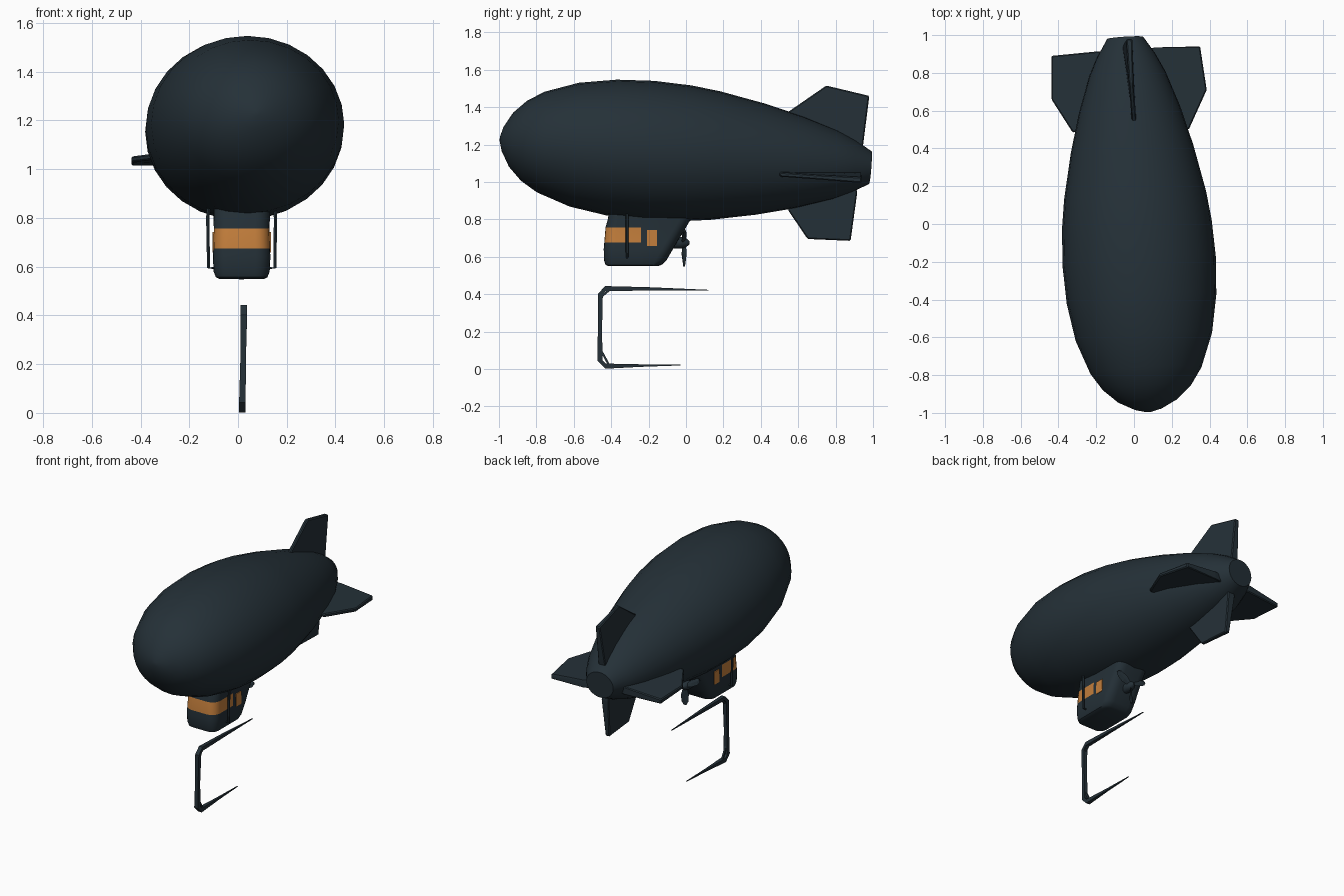
import bpy, bmesh, math
from mathutils import Vector, Matrix

if "Cube" in bpy.data.objects:
    bpy.data.objects.remove(bpy.data.objects["Cube"])

def material(name, rgb):
    m = bpy.data.materials.new(name)
    m.diffuse_color = (*rgb, 1)
    m.use_nodes = True
    m.node_tree.nodes["Principled BSDF"].inputs["Base Color"].default_value = m.diffuse_color
    return m

SLATE = material("dark_slate", (0.018, 0.030, 0.039))
AMBER = material("amber_glass", (0.55, 0.21, 0.045))

def finish(name, bm, mats=(SLATE,), smooth=None):
    bmesh.ops.recalc_face_normals(bm, faces=bm.faces)
    me = bpy.data.meshes.new(name)
    bm.to_mesh(me)
    bm.free()
    ob = bpy.data.objects.new(name, me)
    bpy.context.collection.objects.link(ob)
    for m in mats:
        me.materials.append(m)
    if smooth:
        bpy.ops.object.select_all(action='DESELECT')
        ob.select_set(True)
        bpy.context.view_layer.objects.active = ob
        bpy.ops.object.shade_smooth_by_angle(angle=math.radians(smooth))
    return ob

def loft(bm, rings, cap_start=True, cap_end=True):
    """Skin a list of equally long point rings."""
    vs = [[bm.verts.new(p) for p in r] for r in rings]
    n = len(vs[0])
    for a, b in zip(vs, vs[1:]):
        for i in range(n):
            j = (i + 1) % n
            bm.faces.new((a[i], a[j], b[j], b[i]))
    if cap_start:
        bm.faces.new(vs[0])
    if cap_end:
        bm.faces.new(vs[-1])

def tube(bm, pts, radii, sides=4):
    """Tapered bar along a path lying in a plane; sides=4 gives a square bar."""
    pts = [Vector(p) for p in pts]
    rings = []
    for i, p in enumerate(pts):
        t = (pts[min(i + 1, len(pts) - 1)] - pts[max(i - 1, 0)]).normalized()
        ref = Vector((1, 0, 0)) if abs(t.x) < 0.8 else Vector((0, 1, 0))
        u = (ref - t * ref.dot(t)).normalized()
        v = t.cross(u)
        angs = [2 * math.pi * (k + 0.5) / sides for k in range(sides)]
        rings.append([p + (u * math.cos(a) + v * math.sin(a)) * radii[i] for a in angs])
    loft(bm, rings)

# Hull: oval body of revolution, slightly pitched and yawed
CX = 0.015
profile = [(-1.0, 0.012), (-0.985, 0.065), (-0.94, 0.145), (-0.87, 0.215), (-0.78, 0.27),
           (-0.6, 0.332), (-0.4, 0.364), (-0.2, 0.373), (0, 0.364), (0.155, 0.345),
           (0.4, 0.298), (0.61, 0.246), (0.8, 0.185), (0.9, 0.14), (0.99, 0.088)]
SIDES = 28
pose = (Matrix.Translation((CX, 0, 1.153)) @ Matrix.Rotation(math.atan(0.0625), 4, 'Z')
        @ Matrix.Rotation(-math.atan(0.0775), 4, 'X'))
bm = bmesh.new()
loft(bm, [[pose @ Vector((1.09 * r * math.cos(2 * math.pi * k / SIDES), t,
                          r * math.sin(2 * math.pi * k / SIDES))) for k in range(SIDES)]
          for t, r in profile])
finish("hull", bm, smooth=35)

# Tail fins: outline points paired with half thickness at each point
def fin(name, outline, half, normal):
    n = Vector(normal)
    bm = bmesh.new()
    loft(bm, [[Vector(p) + n * h * s for p, h in zip(outline, half)] for s in (-1, 1)])
    bmesh.ops.bevel(bm, geom=bm.edges[:], offset=0.006, segments=1, affect='EDGES')
    finish(name, bm, smooth=30)

HALF = (0.012, 0.012, 0.016, 0.028, 0.028, 0.012)
fin("top_fin", [(0.0, 0.54, 1.37), (-0.015, 0.75, 1.515), (-0.025, 0.98, 1.46),
                (-0.035, 0.945, 1.18), (-0.035, 0.92, 1.1), (0.0, 0.56, 1.2)], HALF, (1, 0, 0))
fin("bottom_fin", [(-0.01, 0.545, 0.85), (-0.02, 0.65, 0.695), (-0.03, 0.88, 0.685),
                   (-0.035, 0.915, 0.94), (-0.035, 0.9, 1.05), (-0.01, 0.56, 1.0)], HALF, (1, 0, 0))
fin("left_fin", [(-0.325, 0.485, 1.055), (-0.437, 0.66, 1.04), (-0.437, 0.89, 1.03),
                 (-0.18, 0.915, 1.045), (-0.08, 0.9, 1.05), (-0.15, 0.5, 1.07)], HALF, (0, 0, 1))
fin("right_fin", [(0.29, 0.5, 1.04), (0.385, 0.71, 1.025), (0.35, 0.94, 1.01),
                  (0.115, 0.935, 1.02), (0.03, 0.92, 1.03), (0.12, 0.52, 1.05)], HALF, (0, 0, 1))

# Gondola: rounded-rectangle sections, amber band around the nose
def section(z, w, y0, y1, c):
    pts = []
    corners = [(w - c, y1 - c, 0), (-w + c, y1 - c, 90), (-w + c, y0 + c, 180), (w - c, y0 + c, 270)]
    for i, (x, y, a0) in enumerate(corners):
        if i == 2:
            pts.append((CX - w, -0.24, z))
        for k in range(6):
            a = math.radians(a0 + 18 * k)
            pts.append((CX + x + c * math.cos(a), y + c * math.sin(a), z))
    pts.append((CX + w, -0.24, z))
    return pts

bm = bmesh.new()
loft(bm, [section(*s) for s in [
    (0.55, 0.092, -0.415, -0.15, 0.04), (0.557, 0.106, -0.43, -0.13, 0.05),
    (0.58, 0.115, -0.438, -0.105, 0.06), (0.64, 0.118, -0.44, -0.07, 0.06),
    (0.675, 0.116, -0.437, -0.05, 0.06), (0.757, 0.114, -0.43, 0.0, 0.06),
    (0.80, 0.116, -0.418, 0.025, 0.06), (0.92, 0.116, -0.40, 0.07, 0.06)]])
for f in bm.faces:
    c = f.calc_center_median()
    if 0.68 < c.z < 0.75 and c.y < -0.23:
        f.material_index = 1
finish("gondola", bm, (SLATE, AMBER), smooth=35)

# Rear side windows and outer struts, one per side
for side, s in (("left", -1), ("right", 1)):
    bm = bmesh.new()
    bmesh.ops.create_cube(bm, size=1, matrix=Matrix.Translation((CX + s * 0.116, -0.182, 0.70))
                          @ Matrix.Diagonal((0.008, 0.055, 0.085, 1)))
    finish(side + "_window", bm, (AMBER,))
    bm = bmesh.new()
    tube(bm, [(CX + s * x, -0.315, z) for x, z in
              ((0.135, 0.85), (0.139, 0.8), (0.136, 0.595), (0.10, 0.595))],
         [0.009, 0.008, 0.007, 0.007], 6)
    finish(side + "_strut", bm)

# Propeller: tapered hub with three blades behind the gondola
HUB = Vector((CX, -0.01, 0.675))
bm = bmesh.new()
tube(bm, [HUB + Vector((0, y, 0)) for y in (-0.07, -0.02, 0.01, 0.03)],
     [0.03, 0.033, 0.025, 0.008], 12)
finish("propeller_hub", bm, smooth=40)
bm = bmesh.new()
for k in range(3):
    turn = Matrix.Translation(HUB) @ Matrix.Rotation(math.radians(120 * k), 4, 'Y')
    rings = []
    for r, w, twist in ((0.01, 0.012, 50), (0.06, 0.024, 35), (0.105, 0.022, 20), (0.127, 0.010, 12)):
        tw = Matrix.Rotation(math.radians(twist), 4, 'Z')
        rings.append([turn @ tw @ Vector((x, y, -r)) for x, y in
                      ((-w, 0), (0, -0.005), (w, 0), (0, 0.005))])
    loft(bm, rings)
finish("propeller_blades", bm)

# Hanging open frame below the gondola, with tapered arms and corner braces
bm = bmesh.new()
tube(bm, [(0.018, -0.03, 0.021), (0.018, -0.25, 0.018), (0.018, -0.43, 0.015), (0.018, -0.46, 0.045),
          (0.021, -0.46, 0.22), (0.024, -0.458, 0.40), (0.024, -0.43, 0.43),
          (0.024, -0.20, 0.428), (0.024, 0.12, 0.421)],
     [0.003, 0.010, 0.0195, 0.019, 0.016, 0.019, 0.0185, 0.013, 0.003])
tube(bm, [(0.019, -0.455, 0.10), (0.019, -0.41, 0.018)], [0.008, 0.008])
tube(bm, [(0.024, -0.455, 0.385), (0.024, -0.40, 0.43)], [0.008, 0.008])
finish("hanging_frame", bm)
